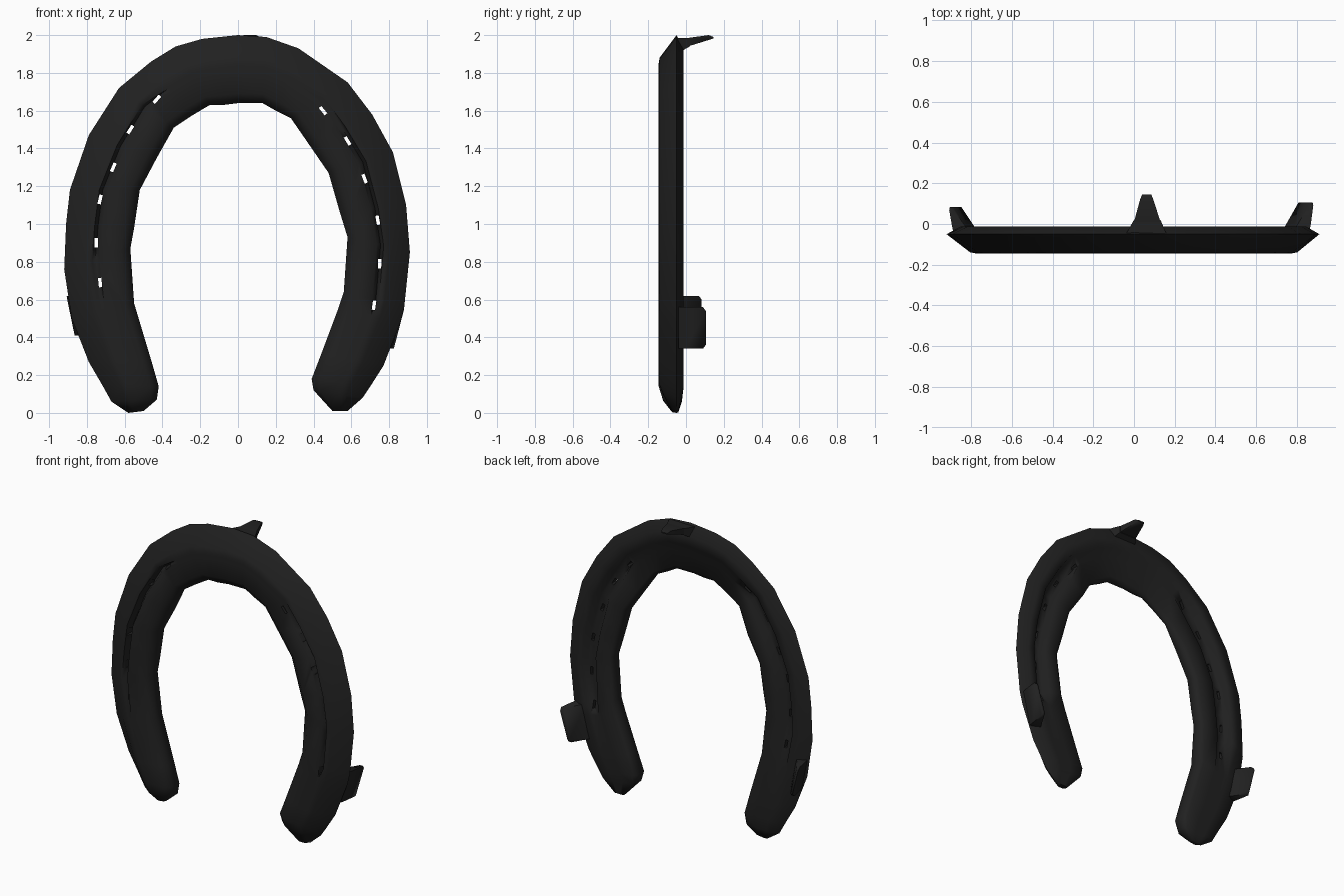
import bpy
import bmesh
from math import radians
from mathutils import Vector, Matrix

default_cube = bpy.data.objects.get("Cube")
if default_cube:
    bpy.data.objects.remove(default_cube, do_unlink=True)

iron = bpy.data.materials.new("dark iron")
iron.use_nodes = True
iron_colour = (0.015, 0.015, 0.015, 1)
iron.diffuse_color = iron_colour
iron.node_tree.nodes["Principled BSDF"].inputs["Base Color"].default_value = iron_colour


def make_object(name, bm):
    bmesh.ops.recalc_face_normals(bm, faces=bm.faces)
    mesh = bpy.data.meshes.new(name)
    bm.to_mesh(mesh)
    bm.free()
    mesh.materials.append(iron)
    obj = bpy.data.objects.new(name, mesh)
    bpy.context.collection.objects.link(obj)
    return obj


def select_only(obj):
    bpy.ops.object.select_all(action="DESELECT")
    obj.select_set(True)
    bpy.context.view_layer.objects.active = obj


def smooth(obj, angle):
    select_only(obj)
    bpy.ops.object.shade_smooth_by_angle(angle=radians(angle))


def make_hull(name, points):
    bm = bmesh.new()
    for point in points:
        bm.verts.new(point)
    bmesh.ops.convex_hull(bm, input=bm.verts)
    smooth(make_object(name, bm), 60)


# Outline stations: outer x, outer z, inner x, inner z, from heel to heel
stations = [
    (-.58, 0, -.5, .01), (-.67, .06, -.43, .07), (-.72, .15, -.42, .14),
    (-.79, .27, -.46, .28), (-.88, .5, -.55, .58), (-.92, .76, -.57, .87),
    (-.91, 1, -.55, .98), (-.89, 1.18, -.52, 1.18), (-.79, 1.47, -.43, 1.35),
    (-.63, 1.72, -.34, 1.51), (-.46, 1.86, -.25, 1.57), (-.33, 1.94, -.15, 1.63),
    (-.19, 1.98, -.08, 1.63), (0, 2, 0, 1.64), (.15, 1.99, .13, 1.64),
    (.32, 1.93, .2, 1.6), (.58, 1.75, .28, 1.56), (.71, 1.58, .37, 1.43),
    (.82, 1.38, .48, 1.27), (.89, 1.1, .54, 1.06), (.91, .85, .58, .93),
    (.88, .56, .56, .64), (.86, .48, .53, .55), (.77, .25, .44, .31),
    (.7, .14, .39, .18), (.66, .08, .4, .12), (.58, .01, .5, .01),
]
WIDEST = -.05


def section(groove, seat):
    """Cross-section as (fraction across the branch, depth)."""
    front, back = -.145, -.012
    return [
        (0, WIDEST), (.33, front + .006), (.42, front), (.47, front + groove),
        (.53, front), (.86, front), (1, front + .04), (1, back - .02 - seat),
        (.93, back - seat), (.64, back - seat * .6), (.57, back - groove - seat * .4),
        (.41, back - groove - seat * .2), (.35, back), (.2, back),
    ]


# Shoe body: loft the section along the outline
bm = bmesh.new()
rings = []
last = len(stations) - 1
for index, (ox, oz, ix, iz) in enumerate(stations):
    outer, inner = Vector((ox, 0, oz)), Vector((ix, 0, iz))
    middle_z = (oz + iz) / 2
    groove = .04 if .58 < middle_z < 1.65 else 0
    seat = .055 if middle_z > 1.6 else .02 if middle_z > .7 else 0
    taper = {0: .25, 1: .75}.get(min(index, last - index), 1)
    ring = []
    for across, depth in section(groove, seat):
        point = outer.lerp(inner, across)
        point.y = WIDEST + (depth - WIDEST) * taper
        ring.append(bm.verts.new(point))
    rings.append(ring)
for a, b in zip(rings, rings[1:]):
    for k in range(len(a)):
        n = (k + 1) % len(a)
        bm.faces.new((a[k], a[n], b[n], b[k]))
bm.faces.new(rings[0])
bm.faces.new(rings[-1])
bmesh.ops.triangulate(bm, faces=bm.faces)
shoe = make_object("shoe_body", bm)

# Nail holes: slots that follow the groove in each branch
nail_rows = [
    [(-.43, 1.66), (-.57, 1.5), (-.66, 1.3), (-.73, 1.13), (-.75, .9), (-.73, .69)],
    [(.45, 1.6), (.58, 1.44), (.67, 1.24), (.74, 1.02), (.75, .79), (.72, .57)],
]
through = Vector((0, 1, 0))
bm = bmesh.new()
for row in nail_rows:
    for i, (x, z) in enumerate(row):
        before, after = row[max(i - 1, 0)], row[min(i + 1, len(row) - 1)]
        along = Vector((after[0] - before[0], 0, after[1] - before[1])).normalized()
        turn = Matrix((along.cross(through), through, along)).transposed().to_4x4()
        size = Matrix.Diagonal((.018, .5, .05, 1))
        bmesh.ops.create_cube(bm, size=1, matrix=Matrix.Translation((x, 0, z)) @ turn @ size)
cutter = make_object("nail_hole_cutter", bm)
cutter.hide_render = True
cut = shoe.modifiers.new("nail_holes", "BOOLEAN")
cut.operation = "DIFFERENCE"
cut.solver = "EXACT"
cut.object = cutter
select_only(shoe)
bpy.ops.object.modifier_apply(modifier=cut.name)
bpy.data.objects.remove(cutter, do_unlink=True)
smooth(shoe, 75)


# Toe clip: tapered tongue leaning back from the crown
def tongue(name, slices):
    make_hull(name, [(x, y, z) for y, left, right, low, high in slices
                     for x in (left, right) for z in (low, high)])


tongue("toe_clip_root", [(-.05, -.04, .16, 1.9, 1.985), (.02, 0, .13, 1.94, 1.985)])
tongue("toe_clip", [(.01, 0, .13, 1.94, 1.985), (.12, .03, .095, 1.975, 2),
                    (.145, .04, .085, 1.982, 1.99)])


# Quarter clips: thin slanted tabs rising from the outer edge
def quarter_clip(name, side, low, high, low_x, high_x, reach):
    points = []
    for z, x, inward in ((low, low_x, 1), (high, high_x, -1)):
        # Each slice: depth, thickness, outward lean, corner trim
        for y, thick, lean, trim in ((-.04, .08, -.02, 0), (0, .055, -.012, 0),
                                     (reach - .015, .022, 0, 0), (reach, .015, -.003, .02)):
            edge = x + lean
            level = z + inward * trim
            points += [(side * (edge - thick), y, level), (side * edge, y, level)]
    make_hull(name, points)


quarter_clip("left_quarter_clip", 1, .34, .56, .825, .88, .105)
quarter_clip("right_quarter_clip", -1, .41, .62, .865, .907, .083)
